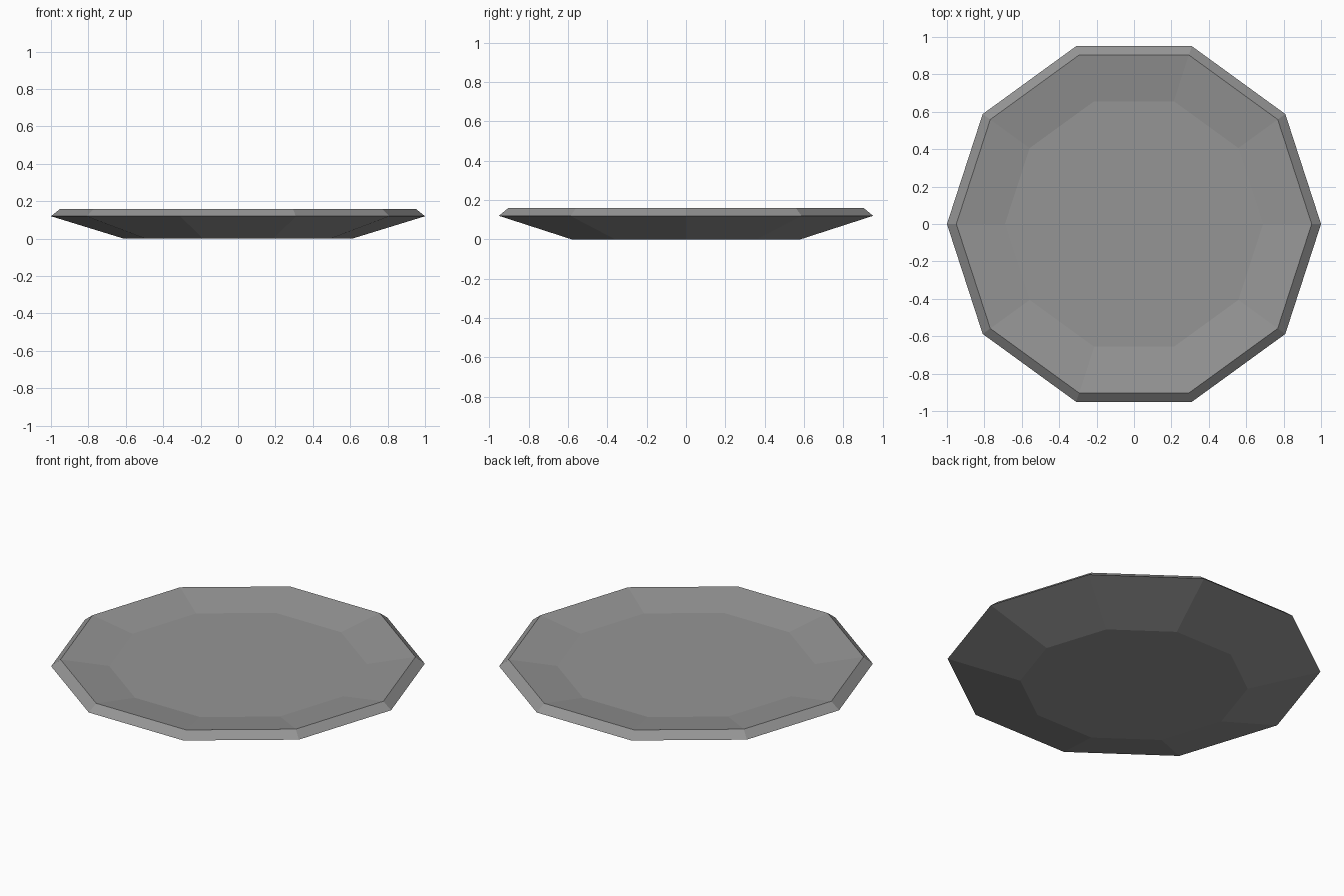
import bpy, bmesh, math

if "Cube" in bpy.data.objects:
    bpy.data.objects.remove(bpy.data.objects["Cube"])

SIDES = 10
# (radius, height) rings from the underside, around the rim, to the inner floor
PROFILE = [(0.61, 0.0), (1.0, 0.12), (0.95, 0.16), (0.69, 0.12)]

grey = bpy.data.materials.new("plate_grey")
grey.diffuse_color = (0.30, 0.30, 0.30, 1)
grey.use_nodes = True
grey.node_tree.nodes["Principled BSDF"].inputs["Base Color"].default_value = grey.diffuse_color

# Ten-sided plate: stacked rings bridged by quads, capped at base and floor
bm = bmesh.new()
rings = []
for r, z in PROFILE:
    rings.append([bm.verts.new((r * math.cos(2 * math.pi * i / SIDES),
                                r * math.sin(2 * math.pi * i / SIDES), z))
                  for i in range(SIDES)])
for a, b in zip(rings, rings[1:]):
    for i in range(SIDES):
        j = (i + 1) % SIDES
        bm.faces.new((a[i], a[j], b[j], b[i]))
bm.faces.new(rings[0][::-1])
bm.faces.new(rings[-1])
bmesh.ops.recalc_face_normals(bm, faces=bm.faces)

mesh = bpy.data.meshes.new("plate")
bm.to_mesh(mesh)
bm.free()
mesh.materials.append(grey)
plate = bpy.data.objects.new("plate", mesh)
bpy.context.collection.objects.link(plate)
